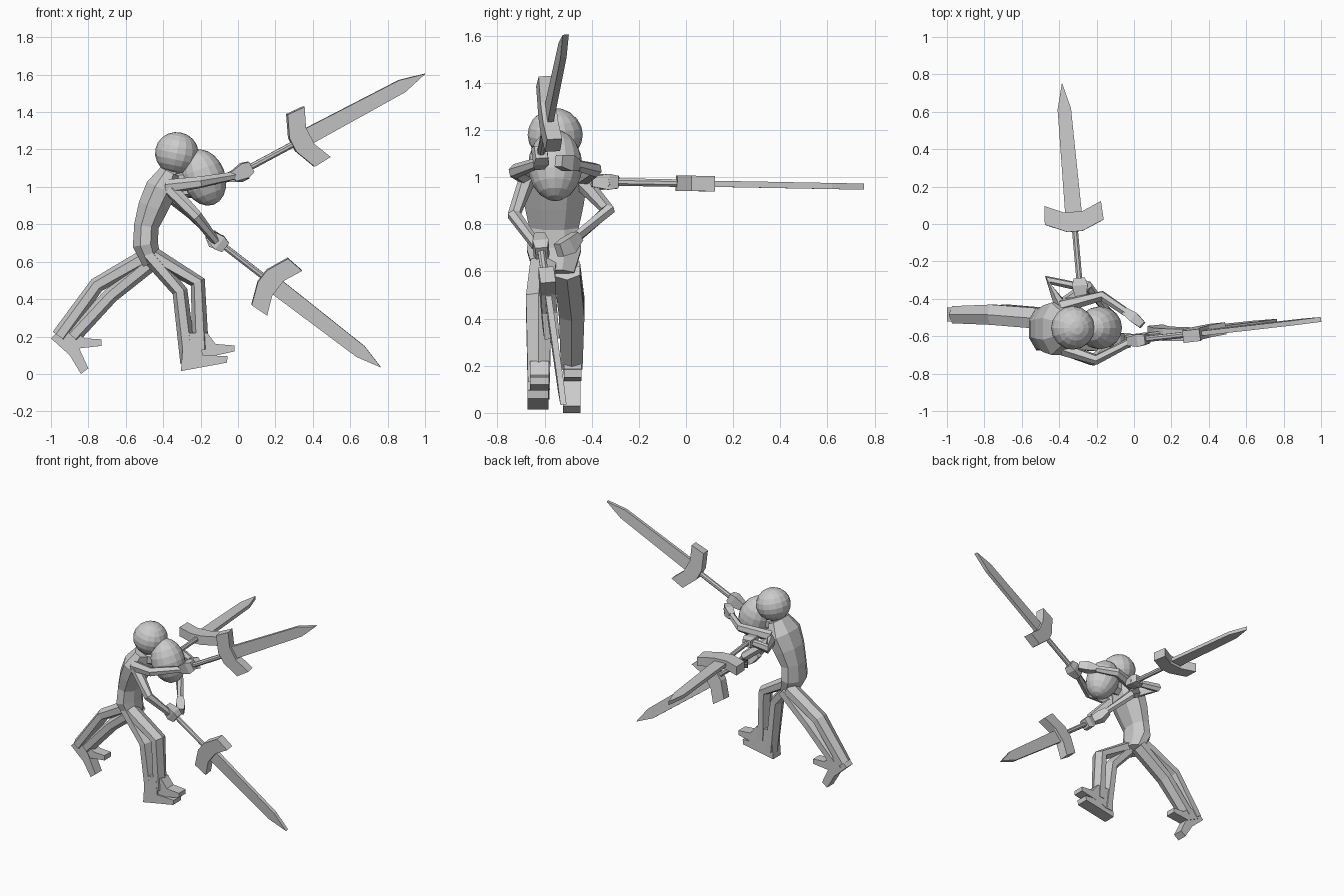
import bpy, bmesh, math
from mathutils import Vector, Matrix, Euler

if "Cube" in bpy.data.objects:
    bpy.data.objects.remove(bpy.data.objects["Cube"])


def finish(bm, name):
    bmesh.ops.recalc_face_normals(bm, faces=bm.faces)
    me = bpy.data.meshes.new(name)
    bm.to_mesh(me)
    bm.free()
    ob = bpy.data.objects.new(name, me)
    bpy.context.collection.objects.link(ob)
    return ob


def sweep(name, pts, sizes, sides=4, ref=(0, 1, 0)):
    """Faceted tube: sizes are half widths (along ref, across ref)."""
    bm = bmesh.new()
    pts = [Vector(p) for p in pts]
    rings = []
    k = 1 / math.cos(math.pi / sides)
    for i, p in enumerate(pts):
        t = (pts[min(i + 1, len(pts) - 1)] - pts[max(i - 1, 0)]).normalized()
        r = Vector(ref)
        r = (r - t * r.dot(t)).normalized()
        s = t.cross(r)
        w, h = sizes[i]
        ring = []
        for j in range(sides):
            a = (j + 0.5) * 2 * math.pi / sides
            ring.append(bm.verts.new(p + r * w * k * math.cos(a) + s * h * k * math.sin(a)))
        rings.append(ring)
    for a, b in zip(rings, rings[1:]):
        for j in range(sides):
            n = (j + 1) % sides
            bm.faces.new((a[j], a[n], b[n], b[j]))
    bm.faces.new(rings[0][::-1])
    bm.faces.new(rings[-1])
    return finish(bm, name)


def plate(name, outline, thick, mat):
    """Flat outline extruded both ways from its plane, then placed."""
    bm = bmesh.new()
    f = bm.faces.new([bm.verts.new((x, y, -thick / 2)) for x, y in outline])
    g = bmesh.ops.extrude_face_region(bm, geom=[f])
    vs = [v for v in g["geom"] if isinstance(v, bmesh.types.BMVert)]
    bmesh.ops.translate(bm, verts=vs, vec=(0, 0, thick))
    bm.transform(mat)
    return finish(bm, name)


def sword(tag, base, tip, across):
    base, tip, across = Vector(base), Vector(tip), Vector(across)
    d = (tip - base).normalized()
    a = (across - d * across.dot(d)).normalized()
    m = Matrix((d, a, d.cross(a))).transposed().to_4x4()
    m.translation = base
    L = (tip - base).length
    plate(tag + "_guard", [(0, -.04), (0, .04), (.05, .158), (.15, .152), (.105, .05),
                           (.105, -.05), (.15, -.152), (.05, -.158)], .065, m)
    plate(tag + "_blade", [(.08, -.045), (L - .14, -.036), (L, 0),
                           (L - .14, .036), (.08, .045)], .026, m)
    sweep(tag + "_grip", [base - d * .34, base + d * .03], [(.016, .016)] * 2, 8, a)
    # tapering fist around the grip
    sweep(tag + "_fist", [base - d * .36, base - d * .29, base - d * .25],
          [(.028, .022), (.042, .034), (.03, .026)], 4, a)


# Swords
sword("upper_sword", (.29, -.59, 1.225), (1.0, -.51, 1.605), (-.47, -.12, .88))
sword("lower_sword", (.13, -.59, .525), (.765, -.52, .035), (.6, -.05, .75))
sword("side_sword", (-.315, -.04, .975), (-.385, .755, .96), (1, .1, 0))

# Torso, neck
Y = -.56
sweep("torso", [(-.46, Y, .59), (-.495, Y, .69), (-.49, Y, .79), (-.455, Y, .89),
                (-.41, Y, .99), (-.365, Y, 1.08)],
      [(.085, .05), (.115, .068), (.105, .066), (.125, .08), (.14, .085), (.09, .055)], 8)
sweep("neck", [(-.38, Y, 1.05), (-.32, Y, 1.13)], [(.045, .045), (.04, .04)], 6)
sweep("front_neck", [(-.38, Y, 1.03), (-.2, Y, 1.05)], [(.045, .045), (.04, .04)], 6)


# Heads
def head(name, loc, radii, tilt):
    bm = bmesh.new()
    bmesh.ops.create_uvsphere(bm, u_segments=16, v_segments=10, radius=1)
    bm.transform(Matrix.LocRotScale(Vector(loc), Euler((0, tilt, 0)), Vector(radii)))
    finish(bm, name)


head("upper_head", (-.327, -.555, 1.18), (.117, .117, .113), .2)
head("front_head", (-.183, -.555, 1.05), (.115, .115, .155), -.35)

# Arms: shoulder, elbow, wrist
arms = {
    "upper_sword_arm": [(-.38, -.67, 1.0), (-.2, -.725, 1.025), (-.02, -.63, 1.06)],
    "lower_sword_arm": [(-.37, -.67, 1.0), (-.22, -.73, .84), (-.12, -.635, .71)],
    "side_sword_arm": [(-.39, -.44, .98), (-.46, -.3, .98), (-.25, -.345, .975)],
    "upper_free_arm": [(-.39, -.44, 1.0), (-.17, -.385, 1.03), (-.03, -.48, 1.055)],
    "lower_free_arm": [(-.39, -.44, .98), (-.25, -.33, .86), (-.14, -.47, .74)],
}
for name, p in arms.items():
    sweep(name, p, [(.035, .032), (.028, .025), (.02, .02)], 6, (.2, .3, 1))
sweep("upper_free_hand", [(-.05, -.465, 1.05), (.0, -.5, 1.06), (.045, -.54, 1.07)],
      [(.022, .02), (.035, .028), (.025, .02)], 4, (0, 0, 1))
sweep("lower_free_hand", [(-.15, -.46, .75), (-.12, -.5, .71), (-.09, -.54, .69)],
      [(.022, .022), (.035, .03), (.028, .022)], 4, (0, 0, 1))

# Legs: each is a pair of bent bars that join at hip and ankle
bars = {
    "front_leg_rear_bar": (-.625, [(-.48, .64), (-.31, .44), (-.265, .06)]),
    "front_leg_fore_bar": (-.625, [(-.45, .63), (-.215, .49), (-.2, .13)]),
    "back_leg_upper_bar": (-.485, [(-.5, .62), (-.755, .475), (-.955, .2)]),
    "back_leg_lower_bar": (-.485, [(-.46, .6), (-.68, .42), (-.885, .2)]),
}
for name, (y, p) in bars.items():
    pts = [((x), y + (.02 if i == 0 and y < -.6 else -.02 if i == 0 else 0), z)
           for i, (x, z) in enumerate(p)]
    sweep(name, pts, [(.055, .04), (.054, .036), (.046, .038)], 6)


# Feet: two toes each
def foot_part(name, outline, y, width):
    m = Matrix.Translation((0, y, 0)) @ Matrix.Rotation(math.pi / 2, 4, 'X')
    plate(name, outline, width, m)


foot_part("front_foot_sole", [(-.305, .015), (-.06, .06), (-.055, .095), (-.19, .1),
                              (-.2, .22), (-.29, .22)], -.628, .09)
foot_part("front_foot_toe", [(-.24, .06), (-.2, .08), (-.02, .12), (-.02, .152),
                             (-.12, .16), (-.165, .22), (-.24, .22)], -.622, .08)
foot_part("back_foot_sole", [(-1.0, .19), (-.9, .1), (-.84, .0), (-.8, .03),
                             (-.86, .16), (-.93, .26)], -.485, .075)
foot_part("back_foot_toe", [(-.95, .18), (-.86, .135), (-.73, .15), (-.73, .185),
                            (-.82, .19), (-.86, .22), (-.92, .25)], -.48, .075)
